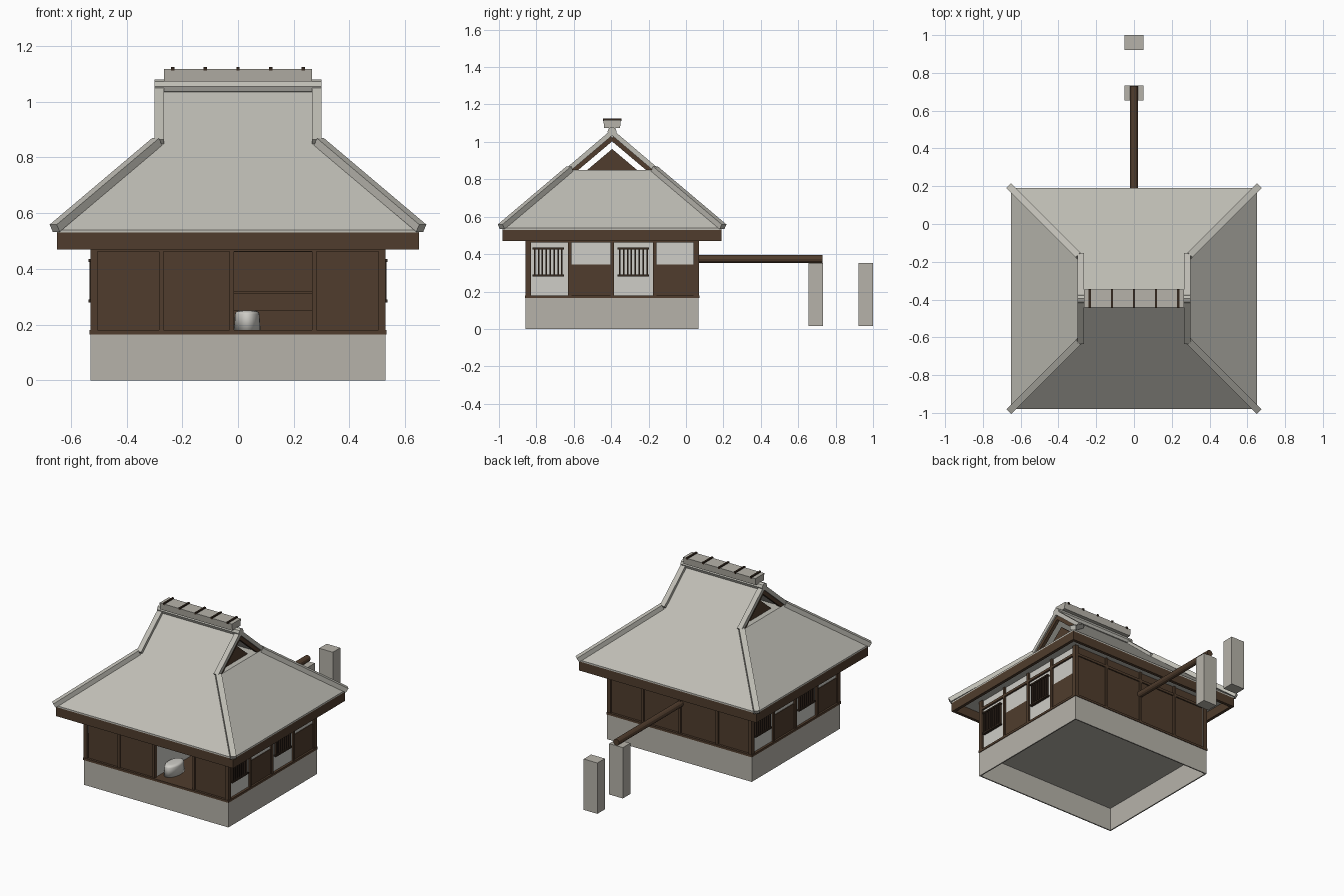
import bpy, bmesh, math
from mathutils import Vector, Matrix

if "Cube" in bpy.data.objects:
    bpy.data.objects.remove(bpy.data.objects["Cube"])

CY = -0.395          # depth of the house centre
BASE, EAVE, LOFT, RIDGE = 0.17, 0.54, 0.85, 1.045
RX, RY = 0.65, 0.585  # roof half sizes at the eaves
RUN = RY * (LOFT - EAVE) / (RIDGE - EAVE)


def material(name, r, g, b):
    m = bpy.data.materials.new(name)
    m.use_nodes = True
    m.diffuse_color = (r, g, b, 1)
    m.node_tree.nodes["Principled BSDF"].inputs["Base Color"].default_value = (r, g, b, 1)
    return m


THATCH = material("pale thatch", 0.52, 0.51, 0.46)
STONE = material("grey stone", 0.47, 0.45, 0.40)
WOOD = material("brown wood", 0.080, 0.046, 0.026)
DARK = material("dark wood", 0.035, 0.021, 0.013)
PLASTER = material("white plaster", 0.62, 0.61, 0.57)


def finish(name, bm, mat, y=CY):
    bmesh.ops.recalc_face_normals(bm, faces=bm.faces)
    me = bpy.data.meshes.new(name)
    bm.to_mesh(me)
    bm.free()
    me.materials.append(mat)
    ob = bpy.data.objects.new(name, me)
    ob.location.y = y
    bpy.context.collection.objects.link(ob)
    return ob


def add_box(bm, x0, x1, y0, y1, z0, z1):
    mid = Vector((x0 + x1, y0 + y1, z0 + z1)) / 2
    size = Matrix.Diagonal((abs(x1 - x0), abs(y1 - y0), z1 - z0, 1))
    bmesh.ops.create_cube(bm, size=1, matrix=Matrix.Translation(mid) @ size)


def boxes(name, mat, items, y=CY):
    bm = bmesh.new()
    for b in items:
        add_box(bm, *b)
    return finish(name, bm, mat, y)


def add_bar(bm, p, q, width, height):
    # square bar whose top stays level across its length
    p, q = Vector(p), Vector(q)
    d = (q - p).normalized()
    side = Vector((0, 0, 1)).cross(d).normalized()
    m = Matrix((d, side, d.cross(side))).transposed().to_4x4()
    size = Matrix.Diagonal(((q - p).length, width, height, 1))
    bmesh.ops.create_cube(bm, size=1, matrix=Matrix.Translation((p + q) / 2) @ m @ size)


def extrude_x(bm, profile, x0, x1):
    a = [bm.verts.new((x0, y, z)) for y, z in profile]
    b = [bm.verts.new((x1, y, z)) for y, z in profile]
    n = len(profile)
    bm.faces.new(a)
    bm.faces.new(b[::-1])
    for i in range(n):
        bm.faces.new((a[i], a[(i + 1) % n], b[(i + 1) % n], b[i]))


def both_sides(items):
    # repeat boxes turned half round the house centre
    return items + [(-b, -a, -d, -c, e, f) for a, b, c, d, e, f in items]


def ring(x, y, t, z0, z1):
    # four boards round a rectangle
    return both_sides([(x - t, x, -y, y, z0, z1), (-x + t, x - t, y - t, y, z0, z1)])


# Foundation and floor
boxes("foundation", STONE, ring(0.53, 0.463, 0.008, 0, BASE))
boxes("foundation_slab", STONE, [(-0.522, 0.522, -0.455, 0.455, 0.155, 0.168)])
boxes("floor", WOOD, [(-0.52, 0.52, -0.45, 0.45, BASE, 0.178)])
boxes("sill", WOOD, ring(0.534, 0.467, 0.02, 0.165, 0.18))

# Wooden front wall with a door opening, and closed back wall
boxes("front_wall", WOOD, [(-0.52, -0.02, -0.452, -0.437, BASE, 0.53),
                           (0.27, 0.52, -0.452, -0.437, BASE, 0.53),
                           (-0.02, 0.27, -0.452, -0.437, 0.46, 0.53)])
boxes("back_wall", WOOD, [(-0.52, 0.52, 0.437, 0.452, BASE, 0.53)])
boxes("front_posts", WOOD, [(x - 0.008, x + 0.008, -0.462, -0.435, BASE, 0.53)
                            for x in (-0.522, -0.275, -0.022, 0.273, 0.522)])
boxes("back_posts", WOOD, [(x - 0.008, x + 0.008, 0.435, 0.462, BASE, 0.53)
                           for x in (-0.522, -0.273, 0, 0.273, 0.522)])

# Side walls: window bay, half-plastered bay, repeated
BAY = 0.2275
plaster, panels, bars, posts = [], [], [], []
for i in range(4):
    a = -2 * BAY + i * BAY
    b = a + BAY
    if i % 2 == 0:
        plaster.append((0.505, 0.518, a, b, BASE, 0.53))
        lo, hi = a + 0.035, b - 0.035
        for k in range(8):
            y = lo + 0.006 + (hi - lo - 0.012) * k / 7
            bars.append((0.515, 0.533, y - 0.004, y + 0.004, 0.28, 0.43))
        for z in (0.28, 0.425):
            bars.append((0.515, 0.536, lo - 0.005, hi + 0.005, z, z + 0.01))
    else:
        plaster.append((0.505, 0.518, a, b, 0.345, 0.53))
        panels.append((0.505, 0.522, a, b, BASE, 0.345))
for i in range(5):
    y = -2 * BAY + i * BAY
    posts.append((0.505, 0.53, y - 0.009, y + 0.009, BASE, 0.53))
boxes("side_plaster", PLASTER, both_sides(plaster))
boxes("side_panels", WOOD, both_sides(panels))
boxes("window_lattices", DARK, both_sides(bars))
boxes("side_posts", WOOD, both_sides(posts))
boxes("top_rail", WOOD, ring(0.53, 0.46, 0.02, 0.463, 0.48))

# Interior seen through the door
boxes("partition", PLASTER, [(-0.03, -0.018, -0.435, 0.1, 0.178, 0.46)])
boxes("raised_floor", WOOD, [(-0.018, 0.5, 0.1, 0.437, 0.178, 0.25)])
boxes("shelf", WOOD, [(-0.018, 0.5, 0.37, 0.437, 0.31, 0.32)])
bm = bmesh.new()
bmesh.ops.create_cone(bm, cap_ends=True, segments=24, radius1=0.5, radius2=0.45, depth=1)
rim = [e for e in bm.edges if all(v.co.z > 0 for v in e.verts)]
bmesh.ops.bevel(bm, geom=rim, offset=0.18, segments=4, affect='EDGES', profile=0.5)
bmesh.ops.transform(bm, verts=bm.verts, matrix=Matrix.Translation((0.033, -0.32, 0.214))
                    @ Matrix.Diagonal((0.096, 0.17, 0.072, 1)))
for f in bm.faces:
    f.smooth = True
finish("stove", bm, PLASTER)

# Eaves boards
boxes("eaves_boards", WOOD, ring(RX, RY, 0.02, 0.47, 0.53))

# Lower hipped roof
bm = bmesh.new()
rows = [[bm.verts.new((sx * x, sy * y, z)) for sx, sy in ((-1, -1), (1, -1), (1, 1), (-1, 1))]
        for x, y, z in ((RX, RY, 0.53), (RX, RY, EAVE), (RX - RUN, RY - RUN, LOFT))]
bm.faces.new(rows[0])
bm.faces.new(rows[-1])
for lower, upper in zip(rows, rows[1:]):
    for i in range(4):
        j = (i + 1) % 4
        bm.faces.new((lower[i], lower[j], upper[j], upper[i]))
finish("lower_roof", bm, THATCH)

# Upper gabled roof, open underneath
TY, TX = RY - RUN, RX - RUN
bm = bmesh.new()
extrude_x(bm, [(-TY, LOFT), (0, RIDGE), (TY, LOFT), (TY - 0.033, LOFT), (0, RIDGE - 0.03),
               (-TY + 0.033, LOFT)], -TX + 0.01, TX - 0.01)
finish("upper_roof", bm, THATCH)

# Hip and verge rolls, bargeboards and gable panels
hips, verges, barges, gables = (bmesh.new() for _ in range(4))
for sx in (-1, 1):
    for sy in (-1, 1):
        add_bar(hips, (sx * 0.658, sy * 0.593, 0.546), (sx * TX, sy * TY, LOFT + 0.006), 0.036, 0.03)
        add_bar(verges, (sx * 0.283, sy * (TY + 0.006), LOFT + 0.004),
                (sx * 0.283, 0, RIDGE + 0.006), 0.034, 0.026)
        add_bar(barges, (sx * 0.28, sy * (TY - 0.016), LOFT - 0.006),
                (sx * 0.28, 0, RIDGE - 0.024), 0.022, 0.028)
    extrude_x(gables, [(-0.133, LOFT), (0, 0.962), (0.133, LOFT)], sx * 0.235, sx * 0.255)
finish("hip_rolls", hips, THATCH)
finish("verge_rolls", verges, THATCH)
finish("bargeboards", barges, WOOD)
finish("gable_panels", gables, WOOD)

# Ridge roll, cap and straps
bm = bmesh.new()
bmesh.ops.create_cone(bm, cap_ends=True, segments=8, radius1=0.025, radius2=0.025, depth=0.6,
                      matrix=Matrix.Translation((0, 0, 1.055)) @ Matrix.Rotation(math.pi / 2, 4, 'Y'))
finish("ridge_roll", bm, THATCH)
bm = bmesh.new()
extrude_x(bm, [(-0.042, 1.073), (0.042, 1.073), (0.047, 1.118), (-0.047, 1.118)], -0.265, 0.265)
finish("ridge_cap", bm, STONE)
boxes("ridge_straps", DARK, [(i * 0.117 - 0.006, i * 0.117 + 0.006, -0.05, 0.05, 1.112, 1.125)
                             for i in range(-2, 3)])

# Rear pole and stone pillars
bm = bmesh.new()
bmesh.ops.create_cone(bm, cap_ends=True, segments=12, radius1=0.021, radius2=0.021, depth=0.68,
                      matrix=Matrix.Translation((0, 0.39, 0.374)) @ Matrix.Rotation(math.pi / 2, 4, 'X'))
finish("rear_pole", bm, WOOD, 0)
boxes("stone_pillars", STONE, [(-0.05, 0.05, y, y + 0.078, 0.016, 0.353) for y in (0.655, 0.922)], 0)
